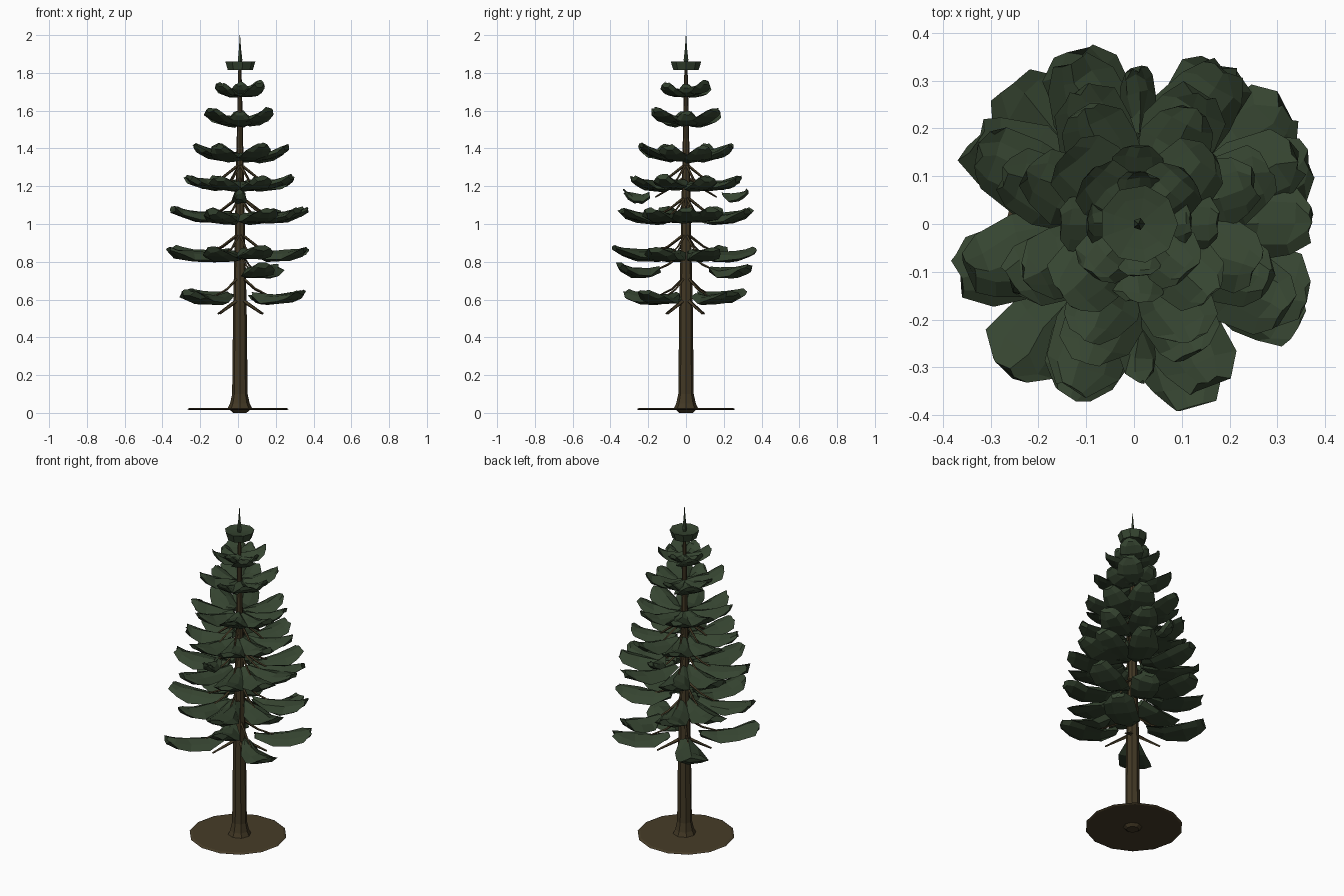
import bpy, bmesh, math, random
from mathutils import Vector, Matrix

if "Cube" in bpy.data.objects:
    bpy.data.objects.remove(bpy.data.objects["Cube"])

random.seed(4)
CX = 0.01  # the tree stands slightly off the centre of its disc


def material(name, rgb):
    m = bpy.data.materials.new(name)
    m.diffuse_color = (*rgb, 1)
    m.use_nodes = True
    m.node_tree.nodes["Principled BSDF"].inputs["Base Color"].default_value = m.diffuse_color
    return m


GREEN = material("needle green", (0.036, 0.058, 0.030))
BARK = material("bark brown", (0.055, 0.040, 0.018))
SOIL = material("soil brown", (0.062, 0.045, 0.021))


def finish(bm, name, mat, shift=CX):
    bmesh.ops.recalc_face_normals(bm, faces=bm.faces)
    bmesh.ops.translate(bm, verts=bm.verts, vec=(shift, 0, 0))
    me = bpy.data.meshes.new(name)
    bm.to_mesh(me)
    bm.free()
    me.materials.append(mat)
    ob = bpy.data.objects.new(name, me)
    bpy.context.collection.objects.link(ob)
    return ob


def loft(bm, rings):
    """Bridge closed rings of points and cap both ends."""
    vs = [[bm.verts.new(p) for p in r] for r in rings]
    n = len(vs[0])
    for a, b in zip(vs, vs[1:]):
        for i in range(n):
            j = (i + 1) % n
            bm.faces.new((a[i], a[j], b[j], b[i]))
    bm.faces.new(vs[0])
    bm.faces.new(vs[-1])


def lathe(bm, profile, sides):
    loft(bm, [[(r * math.cos(2 * math.pi * i / sides), r * math.sin(2 * math.pi * i / sides), z)
               for i in range(sides)] for r, z in profile])


def stick(bm, a, b, r1, r2):
    """Thin tapered four sided twig from a to b."""
    a, b = Vector(a), Vector(b)
    q = (b - a).to_track_quat('Z', 'Y')
    loft(bm, [[c + q @ Vector((r * x, r * y, 0)) for x, y in ((1, 0), (0, 1), (-1, 0), (0, -1))]
              for c, r in ((a, r1), (b, r2))])


# bough stations: radius fraction, half width fraction, ridge height, side droop
STATIONS = [(0.20, 0.07, 0.015, 0.015), (0.42, 0.19, 0.008, 0.045), (0.70, 0.25, 0.012, 0.045),
            (0.90, 0.22, 0.022, 0.030), (1.00, 0.12, 0.032, 0.012)]


def bough(bm, az, z, R, wide=1.0, lift=0.0, start=0.2):
    """Leaf shaped pad: ridged on top, hollow beneath, blunt upturned tip."""
    turn = Matrix.Rotation(math.radians(az), 3, 'Z')
    k = min(1, 0.45 + R * 1.5)
    jit = lambda s: random.uniform(-s, s)
    rings = []
    for f, hw, h, d in STATIONS:
        f = start + (f - 0.2) / 0.8 * (1 - start)
        w, d = hw * R * wide, d * k
        cz = z + h + lift * f
        t = 0.020 * k
        pts = [(-w, cz - d), (-0.55 * w, cz - d * 0.35), (0, cz), (0.55 * w, cz - d * 0.35), (w, cz - d),
               (0.5 * w, cz - d * 0.75 - t), (-0.5 * w, cz - d * 0.75 - t)]
        rings.append([turn @ Vector((f * R + jit(0.03 * R), y + jit(0.03 * R), zz + jit(0.006)))
                      for y, zz in pts])
    loft(bm, rings)


# soil disc
bm = bmesh.new()
lathe(bm, [(0.258, 0.015), (0.268, 0.02), (0.255, 0.026)], 14)
finish(bm, "soil_disc", SOIL, 0)

# trunk with flared root
bm = bmesh.new()
lathe(bm, [(0.035, 0.0), (0.064, 0.025), (0.052, 0.05), (0.041, 0.1), (0.036, 0.55),
           (0.027, 0.95), (0.018, 1.4), (0.011, 1.72), (0.008, 1.84)], 8)
finish(bm, "trunk", BARK)

# top shoot
bm = bmesh.new()
lathe(bm, [(0.008, 1.83), (0.013, 1.87), (0.006, 1.93), (0.001, 2.0)], 5)
finish(bm, "top_shoot", GREEN)

# tiers: height, reach, directions, width factor, tip lift, inner start
TIERS = [
    (0.625, 0.40, (38, 133, 228, 327), 0.92, 0.0, 0.22),
    (0.755, 0.375, (62, 288), 0.85, 0.0, 0.4),
    (0.85, 0.39, (20, 110, 153, 196, 248, 286, 335), 0.92, 0.0, 0.2),
    (1.045, 0.365, (0, 22, 62, 113, 156, 196, 248, 293, 328), 0.92, 0.01, 0.15),
    (1.15, 0.325, (90, 270), 0.5, 0.0, 0.6),
    (1.215, 0.30, (22, 65, 115, 160, 205, 250, 293, 335), 1.05, 0.01, 0.15),
    (1.355, 0.26, (20, 65, 115, 155, 205, 245, 295, 340), 1.15, 0.035, 0.12),
    (1.54, 0.215, (45, 135, 225, 315), 1.5, 0.04, 0.06),
    (1.54, 0.165, (0, 90, 180, 270), 1.5, 0.03, 0.06),
    (1.70, 0.145, (45, 135, 225, 315), 1.8, 0.02, 0.06),
    (1.695, 0.11, (0, 90, 180, 270), 1.8, 0.015, 0.06),
]
needles, twigs = bmesh.new(), bmesh.new()
for z, R, dirs, wide, lift, start in TIERS:
    for az in dirs:
        r = R * random.uniform(0.97, 1.02)
        bough(needles, az, z + random.uniform(-0.008, 0.008), r, wide, lift, start)
        if z < 1.3:
            c, s = math.cos(math.radians(az)), math.sin(math.radians(az))
            e = 0.5 * r
            stick(twigs, (0.01 * c, 0.01 * s, z + 0.095), (0.10 * c, 0.10 * s, z + 0.03), 0.008, 0.006)
            stick(twigs, (0.10 * c, 0.10 * s, z + 0.03), (e * c, e * s, z - 0.008), 0.006, 0.004)

# bare drooping twigs below the lowest boughs
for az in (35, 140, 225, 320):
    c, s = math.cos(math.radians(az)), math.sin(math.radians(az))
    stick(twigs, (0.02 * c, 0.02 * s, 0.595), (0.15 * c, 0.15 * s, 0.525), 0.011, 0.005)
finish(needles, "boughs", GREEN)
finish(twigs, "branches", BARK)

# small cupped cap under the top shoot
bm = bmesh.new()
lathe(bm, [(0.01, 1.825), (0.068, 1.815), (0.082, 1.86), (0.055, 1.855), (0.01, 1.85)], 9)
finish(bm, "crown_cap", GREEN)
